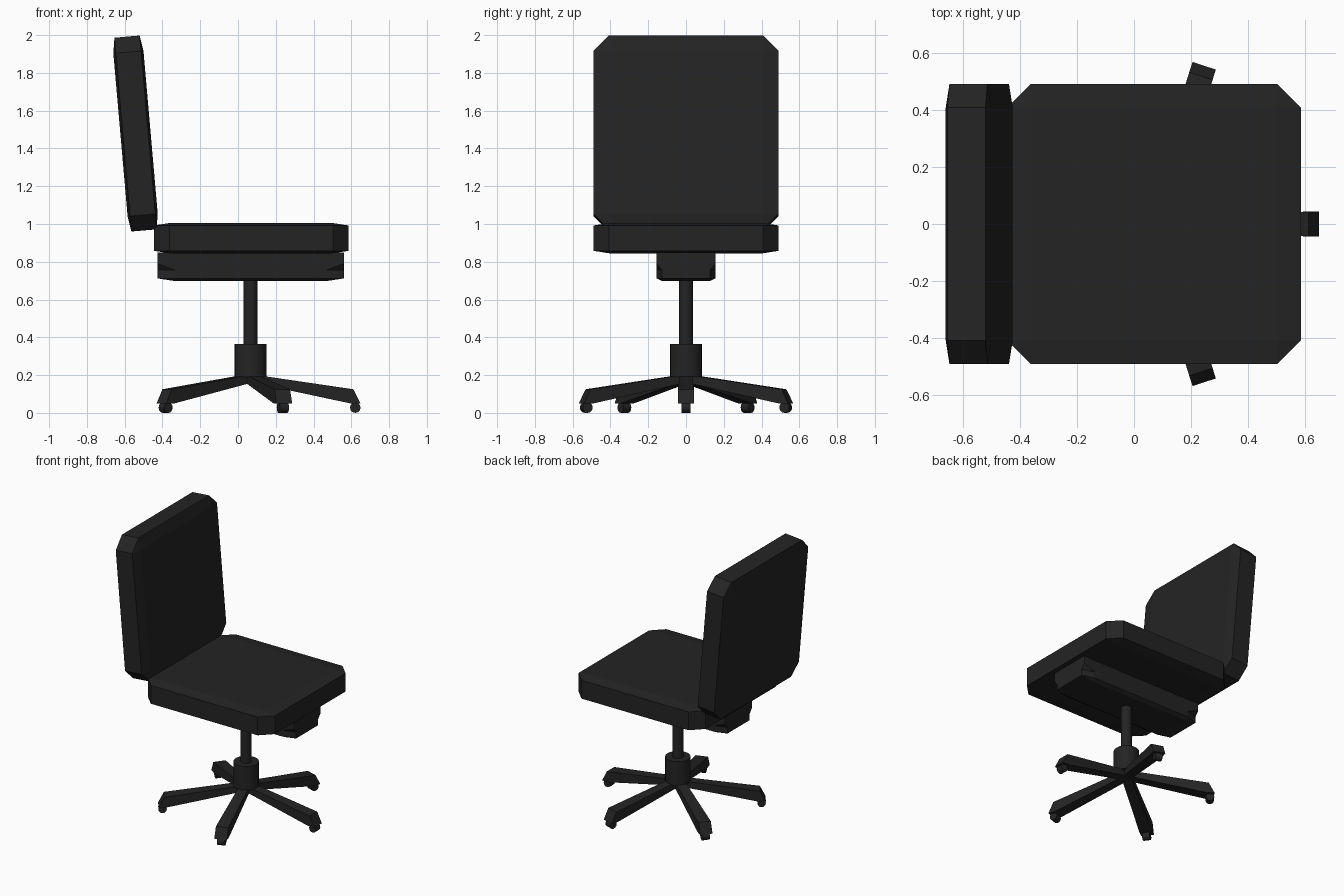
import bpy
import bmesh
from math import radians, pi
from itertools import product
from mathutils import Matrix, Vector

if "Cube" in bpy.data.objects:
    bpy.data.objects.remove(bpy.data.objects["Cube"], do_unlink=True)

CX = 0.066  # axis of the swivel column

black = bpy.data.materials.new("matte_black")
black.use_nodes = True
black.diffuse_color = (0.0175, 0.0175, 0.0175, 1)
shader = next(n for n in black.node_tree.nodes if n.type == 'BSDF_PRINCIPLED')
shader.inputs["Base Color"].default_value = black.diffuse_color
shader.inputs["Roughness"].default_value = 0.8


def finish(name, bm, smooth=False):
    bmesh.ops.recalc_face_normals(bm, faces=bm.faces)
    mesh = bpy.data.meshes.new(name)
    bm.to_mesh(mesh)
    bm.free()
    obj = bpy.data.objects.new(name, mesh)
    bpy.context.collection.objects.link(obj)
    mesh.materials.append(black)
    if smooth:
        bpy.ops.object.select_all(action='DESELECT')
        obj.select_set(True)
        bpy.context.view_layer.objects.active = obj
        bpy.ops.object.shade_smooth_by_angle(angle=radians(40))
    return obj


def hull(name, points):
    bm = bmesh.new()
    for p in points:
        bm.verts.new(p)
    bmesh.ops.convex_hull(bm, input=bm.verts[:])
    bmesh.ops.dissolve_limit(bm, angle_limit=radians(0.5),
                             verts=bm.verts[:], edges=bm.edges[:])
    return finish(name, bm)


def mirrored(points):
    """Repeat points in all four quadrants of the plan."""
    return [(x * sx, y * sy, z) for x, y, z in points
            for sx, sy in product((1, -1), repeat=2)]


def cylinder(name, radius, z0, z1, sides):
    bm = bmesh.new()
    bmesh.ops.create_cone(bm, cap_ends=True, segments=sides, radius1=radius,
                          radius2=radius, depth=z1 - z0,
                          matrix=Matrix.Translation((CX, 0, (z0 + z1) / 2)))
    return finish(name, bm, True)


# Cushions: cut corners and slightly domed faces
def cushion(name, location, tilt=0):
    a, b, c, h, dome = 0.515, 0.49, 0.082, 0.08, 0.013
    pts = []
    for s in (1, -1):
        rim = s * (h - dome)
        pts += mirrored([(a, b - c, rim), (a - c, b, rim), (a - c, b - c, s * h)])
    obj = hull(name, pts)
    obj.location = location
    obj.rotation_euler.y = tilt
    return obj


cushion("seat", (0.07, 0, 0.925))
cushion("backrest", (-0.5425, 0, 1.479), radians(-95))

# Mechanism box under the seat, notched at its lower corners
a, b, cx, cy = 0.4925, 0.155, 0.09, 0.027
upper = hull("mechanism_upper", mirrored([
    (a, b, 0.848), (a, b, 0.79), (a, b - cy, 0.757), (a - cx, b, 0.757)]))
lower = hull("mechanism_lower", mirrored([
    (a, b - cy, 0.757), (a - cx, b, 0.757), (a, b - cy, 0.712),
    (a - cx, b, 0.712), (a - cx, b - cy, 0.698)]))
for part in (upper, lower):
    part.location.x = 0.0675

# Column and hub
cylinder("column", 0.037, 0.3, 0.72, 16)
cylinder("hub", 0.085, 0.19, 0.365, 20)

# Five legs with a small wheel at each tip
leg_profile = [(0.0, 0.205, 0.032), (0.0, 0.163, 0.032), (0.53, 0.05, 0.043),
               (0.583, 0.05, 0.043), (0.545, 0.125, 0.043)]
for i in range(5):
    turn = Matrix.Translation((CX, 0, 0)) @ Matrix.Rotation(i * 2 * pi / 5, 4, 'Z')
    hull(f"leg_{i + 1}", [turn @ Vector((r, w * s, z))
                          for r, z, w in leg_profile for s in (1, -1)])
    bm = bmesh.new()
    bmesh.ops.create_cone(bm, cap_ends=True, segments=12, radius1=0.028,
                          radius2=0.028, depth=0.05,
                          matrix=turn @ Matrix.Translation((0.555, 0, 0.028))
                          @ Matrix.Rotation(pi / 2, 4, 'X'))
    finish(f"wheel_{i + 1}", bm, True)
